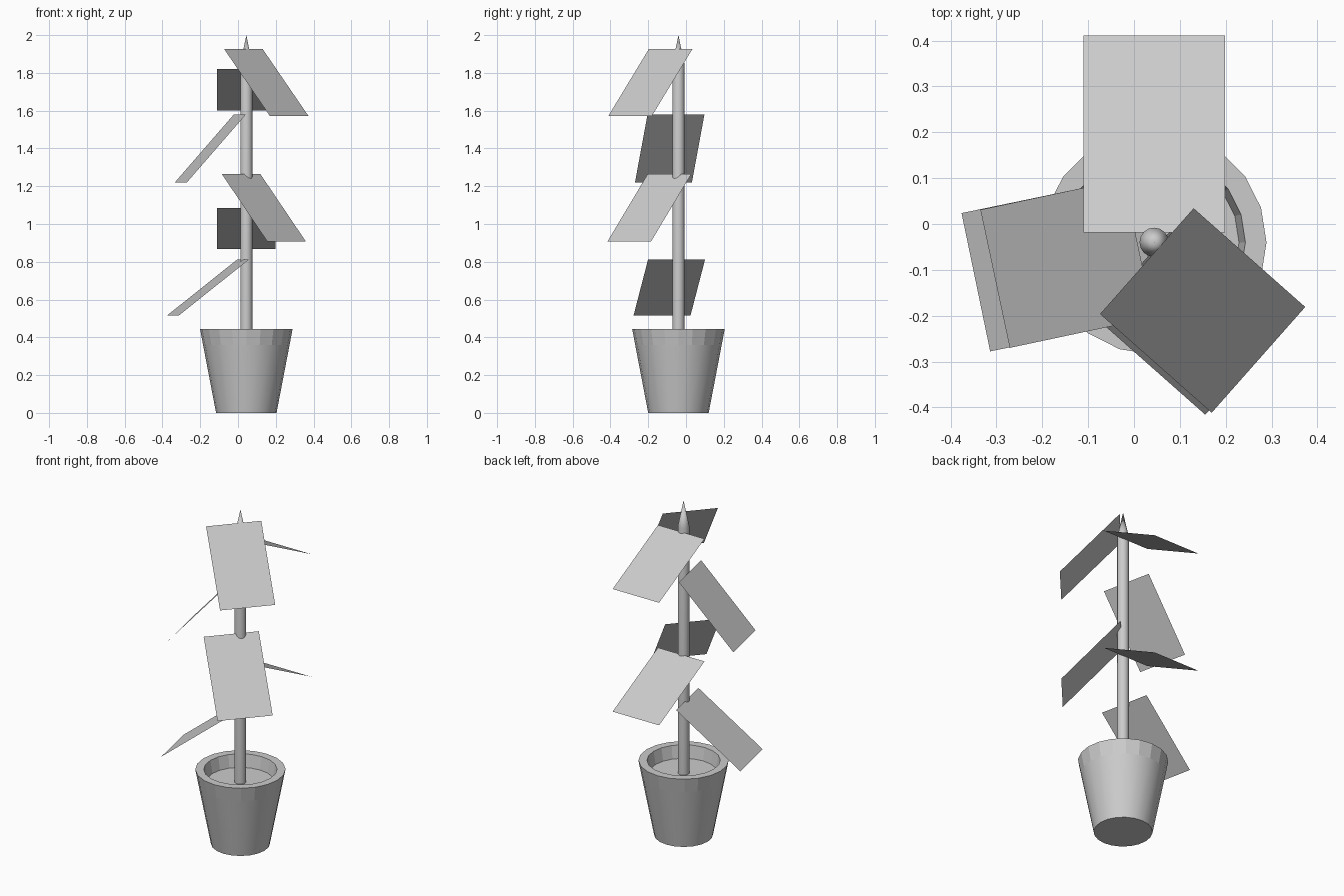
import bpy
import bmesh
from math import radians, sin, cos, tau
from mathutils import Vector

cube = bpy.data.objects.get("Cube")
if cube:
    bpy.data.objects.remove(cube, do_unlink=True)

CENTRE = Vector((0.044, -0.04, 0))

grey = bpy.data.materials.new("plain grey")
grey.use_nodes = True
grey.diffuse_color = (0.6, 0.6, 0.6, 1)
grey.node_tree.nodes["Principled BSDF"].inputs["Base Color"].default_value = (0.6, 0.6, 0.6, 1)


def finish(bm, name):
    mesh = bpy.data.meshes.new(name)
    bm.to_mesh(mesh)
    bm.free()
    mesh.materials.append(grey)
    obj = bpy.data.objects.new(name, mesh)
    bpy.context.collection.objects.link(obj)
    return obj


def lathe(name, profile, sides, smooth_spans):
    """Turn (radius, z) points about the centre line; zero radius makes a tip."""
    bm = bmesh.new()
    rings = []
    for r, z in profile:
        count = sides if r > 0 else 1
        rings.append([bm.verts.new(CENTRE + Vector((r * cos(tau * i / sides), r * sin(tau * i / sides), z)))
                      for i in range(count)])
    for span, (a, b) in enumerate(zip(rings, rings[1:])):
        for i in range(sides):
            j = (i + 1) % sides
            corners = [a[i % len(a)], a[j % len(a)], b[j % len(b)], b[i % len(b)]]
            face = bm.faces.new(list(dict.fromkeys(corners)))
            face.smooth = span in smooth_spans
    # Keep the boundaries between smooth and flat spans crisp
    for edge in bm.edges:
        edge.smooth = all(f.smooth for f in edge.link_faces)
    return finish(bm, name)


# Pot: base, tapered wall, faceted rim band, lip, inner wall and soil floor
lathe("pot", [(0, 0), (0.16, 0), (0.229, 0.36), (0.245, 0.445),
              (0.199, 0.445), (0.185, 0.37), (0, 0.37)], 20, {1})

# Stem with a pointed tip
lathe("stem", [(0.032, 0.36), (0.032, 1.845), (0, 2.0)], 16, {0, 1})


def leaf(name, base, azimuth, droop, width=0.308, length=0.482):
    """A flat rectangular leaf sloping down and away from its upper edge."""
    a, d = radians(azimuth), radians(droop)
    out = Vector((cos(a) * cos(d), sin(a) * cos(d), -sin(d))) * length
    side = Vector((-sin(a), cos(a), 0)) * width / 2
    top = Vector(base)
    bm = bmesh.new()
    bm.faces.new([bm.verts.new(p) for p in
                  (top - side, top - side + out, top + side + out, top + side)])
    finish(bm, name)


# Leaves in two whorls of three
leaf("upper_front_leaf", (0.028, -0.081, 1.927), -41.5, 47.6)
leaf("upper_right_leaf", (0.01, -0.053, 1.58), 192, 48.4)
leaf("upper_back_leaf", (0.044, -0.018, 1.82), 90, 27)
leaf("lower_front_leaf", (0.016, -0.087, 1.265), -41.5, 48)
leaf("lower_right_leaf", (0.027, -0.05, 0.812), 191.7, 38)
leaf("lower_back_leaf", (0.044, -0.018, 1.086), 90, 27)
